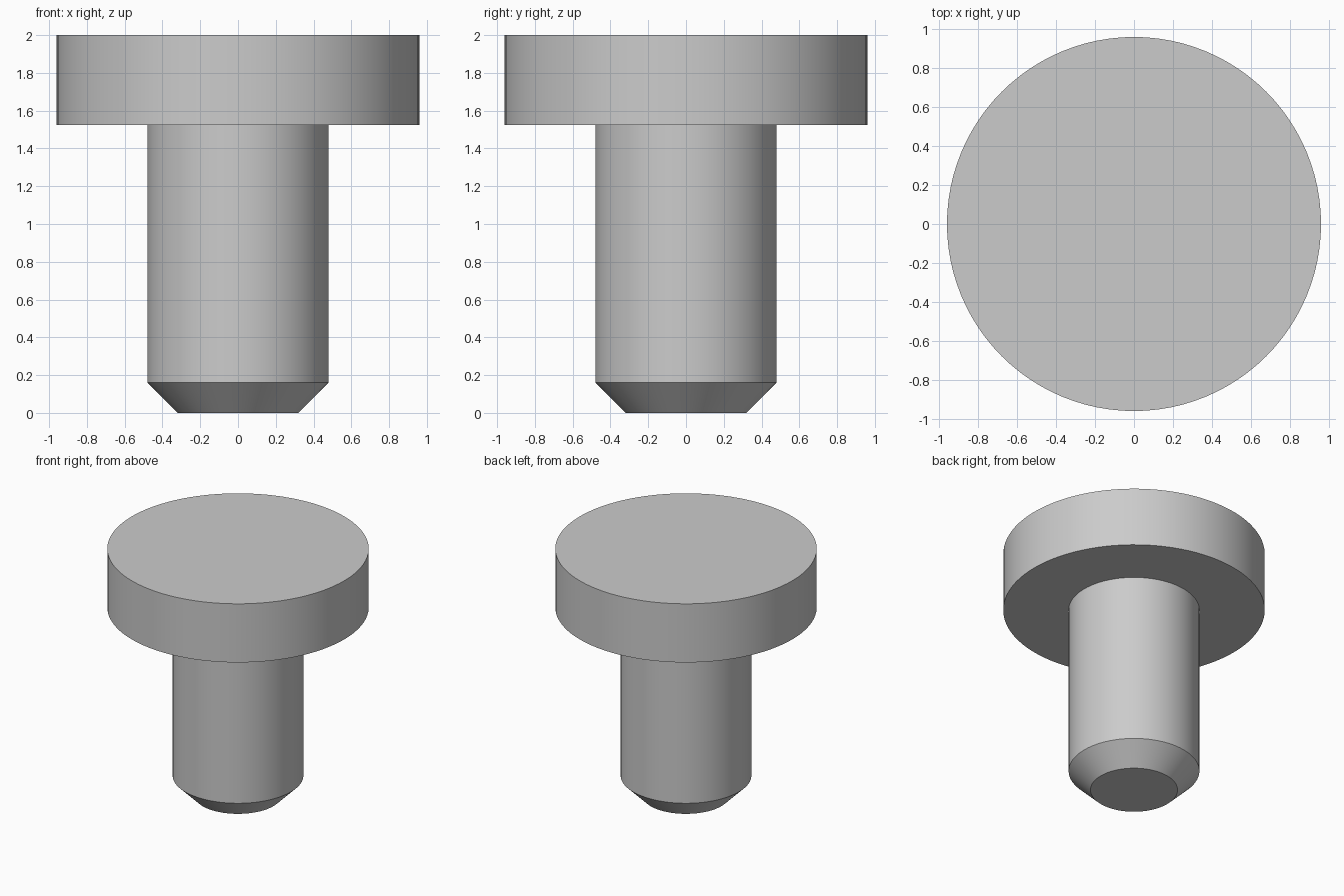
import bpy
import bmesh
from math import cos, sin, tau, radians

SEGMENTS = 96

cube = bpy.data.objects.get("Cube")
if cube:
    bpy.data.objects.remove(cube, do_unlink=True)

# Plain grey metal
steel = bpy.data.materials.new("grey steel")
steel.use_nodes = True
color = (0.6, 0.6, 0.6, 1)
steel.diffuse_color = color
steel.node_tree.nodes["Principled BSDF"].inputs["Base Color"].default_value = color


def lathe(name, profile, material):
    """Revolve (radius, height) points, bottom to top, and cap both ends."""
    bm = bmesh.new()
    rings = [[bm.verts.new((r * cos(tau * i / SEGMENTS), r * sin(tau * i / SEGMENTS), z))
              for i in range(SEGMENTS)] for r, z in profile]
    for low, high in zip(rings, rings[1:]):
        for i in range(SEGMENTS):
            j = (i + 1) % SEGMENTS
            bm.faces.new((low[i], low[j], high[j], high[i]))
    bm.faces.new(rings[0][::-1])
    bm.faces.new(rings[-1])
    mesh = bpy.data.meshes.new(name)
    bm.to_mesh(mesh)
    bm.free()
    mesh.materials.append(material)
    obj = bpy.data.objects.new(name, mesh)
    bpy.context.collection.objects.link(obj)
    bpy.ops.object.select_all(action="DESELECT")
    obj.select_set(True)
    bpy.context.view_layer.objects.active = obj
    bpy.ops.object.shade_smooth_by_angle(angle=radians(30))
    return obj


# Chamfered tip, straight shank and wide flat head in one turned solid
tip_radius, shank_radius, head_radius = 0.32, 0.48, 0.96
chamfer_top, head_bottom, head_top = 0.16, 1.525, 2.0
lathe("headed_pin", [
    (tip_radius, 0),
    (shank_radius, chamfer_top),
    (shank_radius, head_bottom),
    (head_radius, head_bottom),
    (head_radius, head_top),
], steel)
